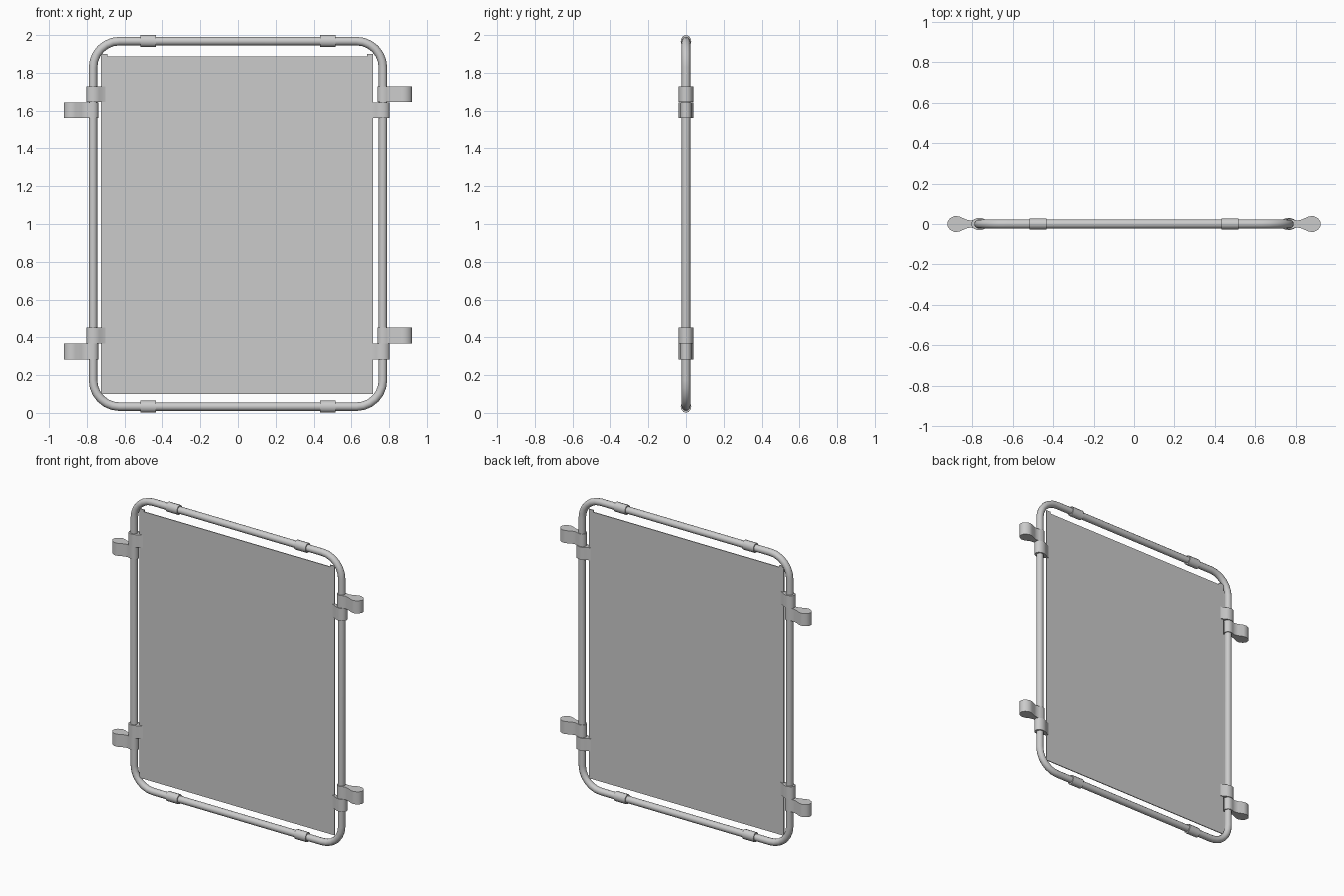
import bpy, bmesh
from math import sin, cos, pi, radians
from mathutils import Matrix, Vector

cube = bpy.data.objects.get("Cube")
if cube:
    bpy.data.objects.remove(cube, do_unlink=True)

grey = bpy.data.materials.new("plain grey")
grey.use_nodes = True
colour = (0.6, 0.6, 0.6, 1)
grey.diffuse_color = colour
grey.node_tree.nodes["Principled BSDF"].inputs["Base Color"].default_value = colour

SIDE_X = 0.767            # centre line of the upright tubes
LOW_Z, HIGH_Z = 0.033, 1.968
BEND = 0.14


def finish(obj, angle=40):
    obj.data.materials.append(grey)
    bpy.ops.object.select_all(action='DESELECT')
    obj.select_set(True)
    bpy.context.view_layer.objects.active = obj
    bpy.ops.object.shade_smooth_by_angle(angle=radians(angle))
    return obj


def prism(name, outline, depth, matrix):
    """Extrude a flat outline along its local z and place it."""
    bm = bmesh.new()
    face = bm.faces.new([bm.verts.new((x, y, 0)) for x, y in outline])
    out = bmesh.ops.extrude_face_region(bm, geom=[face])
    verts = [v for v in out["geom"] if isinstance(v, bmesh.types.BMVert)]
    bmesh.ops.translate(bm, vec=(0, 0, depth), verts=verts)
    bmesh.ops.transform(bm, matrix=matrix, verts=bm.verts)
    bmesh.ops.recalc_face_normals(bm, faces=bm.faces)
    mesh = bpy.data.meshes.new(name)
    bm.to_mesh(mesh)
    bm.free()
    obj = bpy.data.objects.new(name, mesh)
    bpy.context.collection.objects.link(obj)
    return finish(obj)


# Tube frame: rounded rectangle swept with a round section
path = []
for cx, cz, start in ((1, 1, 0), (-1, 1, 90), (-1, 0, 180), (1, 0, 270)):
    centre_x = cx * (SIDE_X - BEND)
    centre_z = HIGH_Z - BEND if cz else LOW_Z + BEND
    for i in range(7):
        a = radians(start + 15 * i)
        path.append((centre_x + BEND * cos(a), 0, centre_z + BEND * sin(a)))
curve = bpy.data.curves.new("tube_frame", 'CURVE')
curve.dimensions = '3D'
curve.bevel_depth = 0.0225
curve.bevel_resolution = 4
spline = curve.splines.new('POLY')
spline.points.add(len(path) - 1)
for point, co in zip(spline.points, path):
    point.co = (*co, 1)
spline.use_cyclic_u = True
frame = bpy.data.objects.new("tube_frame", curve)
bpy.context.collection.objects.link(frame)
bpy.ops.object.select_all(action='DESELECT')
frame.select_set(True)
bpy.context.view_layer.objects.active = frame
bpy.ops.object.convert(target='MESH')
finish(bpy.context.view_layer.objects.active)

# Sleeves on the top and bottom rails
for level, z in (("top", HIGH_Z), ("bottom", LOW_Z)):
    for side, x in (("right", -0.475), ("left", 0.475)):
        ring = [(0.032 * cos(i * pi / 6), 0.028 * sin(i * pi / 6)) for i in range(12)]
        turn = Matrix.Rotation(pi / 2, 4, 'Y')
        prism(f"{level}_{side}_sleeve", ring, 0.084,
              Matrix.Translation((x - 0.042, 0, z)) @ turn)

# Thin panel with small raised tabs at its upper corners
panel = [(-0.725, 0.10), (0.715, 0.10), (0.715, 1.90), (0.682, 1.90),
         (0.682, 1.887), (-0.692, 1.887), (-0.692, 1.90), (-0.725, 1.90)]
prism("panel", panel, 0.006,
      Matrix.Translation((0, 0.003, 0)) @ Matrix.Rotation(pi / 2, 4, 'X'))

# Clip outlines: local x points away from the panel, half outlines get mirrored
handle_half = [(-0.028, 0.008), (-0.018, 0.022), (0, 0.028), (0.02, 0.022),
               (0.038, 0.017), (0.062, 0.022), (0.095, 0.037), (0.118, 0.04),
               (0.142, 0.028), (0.155, 0.011)]
clasp_half = [(-0.066, 0.005), (-0.048, 0.011), (-0.032, 0.022), (-0.016, 0.029),
              (0.006, 0.03), (0.026, 0.022), (0.035, 0.009)]


def mirrored(half):
    return half + [(x, -y) for x, y in reversed(half)]


# Hinge clips: the order of clasp and handle swaps between the two sides
for level, z in (("upper", 1.56), ("lower", 0.283)):
    for side, sign in (("right", -1), ("left", 1)):
        face_out = Matrix.Rotation(pi if sign < 0 else 0, 4, 'Z')
        handle_z = z if sign < 0 else z + 0.085
        clasp_z = z + 0.085 if sign < 0 else z
        for part, half, pz in (("handle", handle_half, handle_z),
                               ("clasp", clasp_half, clasp_z)):
            prism(f"{level}_{side}_{part}", mirrored(half), 0.084,
                  Matrix.Translation(Vector((sign * SIDE_X, 0, pz))) @ face_out)
